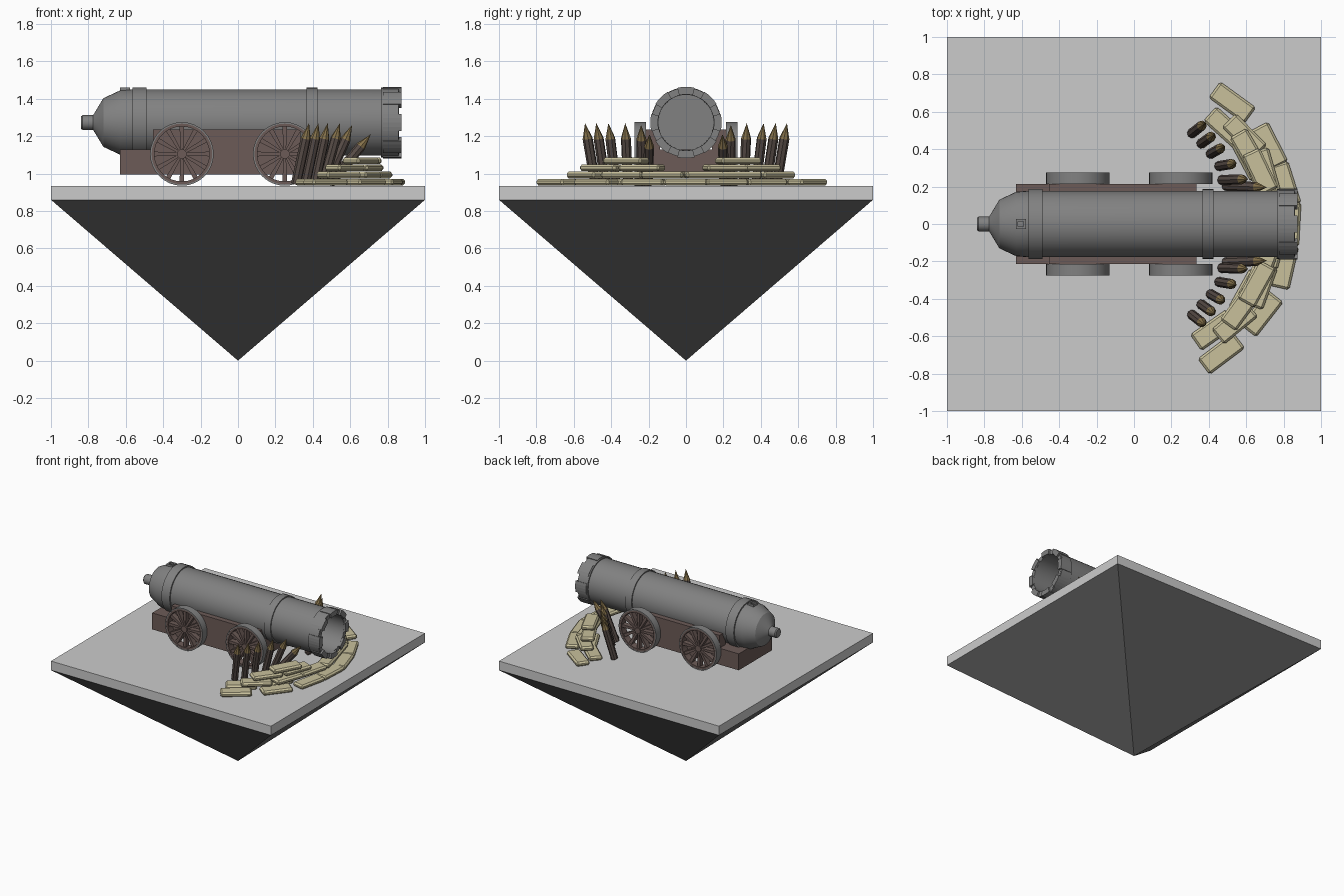
import bpy, bmesh
from math import sin, cos, pi, radians
from mathutils import Matrix, Vector

if "Cube" in bpy.data.objects:
    bpy.data.objects.remove(bpy.data.objects["Cube"])


def mat(name, rgb):
    m = bpy.data.materials.new(name)
    m.diffuse_color = (*rgb, 1)
    m.use_nodes = True
    m.node_tree.nodes["Principled BSDF"].inputs["Base Color"].default_value = m.diffuse_color
    return m


IRON = mat("iron", (0.22, 0.22, 0.22))
STONE = mat("dark_stone", (0.15, 0.15, 0.15))
WOOD = mat("wood", (0.15, 0.105, 0.095))
STAKE = mat("stake_wood", (0.10, 0.075, 0.065))
TIP = mat("stake_tip", (0.24, 0.17, 0.07))
SAND = mat("sand", (0.58, 0.53, 0.33))


def finish(name, bm, material=None, smooth=False):
    bmesh.ops.recalc_face_normals(bm, faces=bm.faces)
    me = bpy.data.meshes.new(name)
    bm.to_mesh(me)
    bm.free()
    ob = bpy.data.objects.new(name, me)
    bpy.context.collection.objects.link(ob)
    if material:
        me.materials.append(material)
    if smooth:
        bpy.ops.object.select_all(action='DESELECT')
        bpy.context.view_layer.objects.active = ob
        ob.select_set(True)
        bpy.ops.object.shade_smooth_by_angle(angle=radians(30))
    return ob


def add_box(bm, lo, hi):
    lo, hi = Vector(lo), Vector(hi)
    m = Matrix.Translation((lo + hi) / 2) @ Matrix.Diagonal((*(hi - lo), 1))
    return bmesh.ops.create_cube(bm, size=1, matrix=m)["verts"]


def lathe(name, profile, matrix, material, sides=40):
    """Revolve (along, radius) points about the local x axis."""
    bm = bmesh.new()
    vs = [bm.verts.new((x, 0, r)) for x, r in profile]
    es = [bm.edges.new(p) for p in zip(vs, vs[1:])]
    bmesh.ops.spin(bm, geom=vs + es, cent=(0, 0, 0), axis=(1, 0, 0),
                   angle=2 * pi, steps=sides, dvec=(0, 0, 0))
    bmesh.ops.remove_doubles(bm, verts=bm.verts, dist=1e-5)
    bm.transform(matrix)
    return finish(name, bm, material, True)


def ring(name, x0, x1, r0, r1, matrix, material, sides=40):
    return lathe(name, [(x0, r0), (x1, r0), (x1, r1), (x0, r1), (x0, r0)], matrix, material, sides)


# Floating base: square slab over an inverted pyramid
bm = bmesh.new()
add_box(bm, (-1, -1, 0.86), (1, 1, 0.935))
finish("base_slab", bm)
bm = bmesh.new()
bmesh.ops.create_cone(bm, cap_ends=True, segments=4, radius1=0, radius2=2 ** 0.5, depth=0.86,
                      matrix=Matrix.Translation((0, 0, 0.43)) @ Matrix.Rotation(pi / 4, 4, 'Z'))
bmesh.ops.remove_doubles(bm, verts=bm.verts, dist=1e-5)
finish("base_pyramid", bm, STONE)

# Barrel with breech, knob and hollow bore
AXIS = Matrix.Translation((0, 0, 1.273))
lathe("barrel", [(-0.84, 0), (-0.84, 0.032), (-0.832, 0.039), (-0.775, 0.039), (-0.765, 0.055),
                 (-0.72, 0.13), (-0.63, 0.172), (-0.57, 0.177), (0.86, 0.177), (0.86, 0.15),
                 (0.2, 0.148), (0.2, 0)], AXIS, IRON)
ring("breech_band", -0.565, -0.49, 0.17, 0.188, AXIS, IRON)
ring("middle_band", 0.365, 0.425, 0.17, 0.186, AXIS, IRON)
ring("muzzle_band", 0.765, 0.858, 0.149, 0.186, AXIS, IRON)

# Raised blocks around the muzzle
bm = bmesh.new()
for k in range(8):
    rows = []
    for i in range(5):
        a = k * pi / 4 + radians(-14 + 7 * i)
        rows.append([bm.verts.new((x, r * cos(a), 1.273 + r * sin(a)))
                     for x, r in ((0.775, 0.15), (0.874, 0.15), (0.874, 0.191), (0.775, 0.191))])
    for p, q in zip(rows, rows[1:]):
        for j in range(4):
            bm.faces.new((p[j], p[(j + 1) % 4], q[(j + 1) % 4], q[j]))
    bm.faces.new(rows[0])
    bm.faces.new(rows[-1])
finish("muzzle_blocks", bm, IRON)

# Square vent on the breech
bm = bmesh.new()
for lo, hi in (((-0.632, -0.026), (-0.62, 0.026)), ((-0.59, -0.026), (-0.578, 0.026)),
               ((-0.62, -0.026), (-0.59, -0.014)), ((-0.62, 0.014), (-0.59, 0.026))):
    add_box(bm, (*lo, 1.43), (*hi, 1.461))
finish("vent", bm, IRON)

# Carriage: bed and raised cheeks
bm = bmesh.new()
add_box(bm, (-0.63, -0.215, 0.995), (0.335, 0.215, 1.13))
for s in (-1, 1):
    add_box(bm, (-0.455, min(s * 0.14, s * 0.215), 1.13), (0.335, max(s * 0.14, s * 0.215), 1.235))
finish("carriage", bm, WOOD)

# Wheels: iron tyre, wooden rim, hub and tapered spokes
for s, side in ((-1, "front"), (1, "back")):
    for x, end in ((-0.30, "rear"), (0.25, "fore")):
        m = Matrix.Translation((x, s * 0.215, 1.105)) @ Matrix.Rotation(s * pi / 2, 4, 'Z')
        tag = f"{side}_{end}"
        ring("tyre_" + tag, 0, 0.06, 0.162, 0.17, m, IRON, 32)
        ring("rim_" + tag, 0.001, 0.059, 0.147, 0.163, m, WOOD, 32)
        lathe("hub_" + tag, [(-0.02, 0), (-0.02, 0.026), (0.058, 0.026), (0.058, 0)], m, WOOD, 16)
        bm = bmesh.new()
        for k in range(12):
            vs = add_box(bm, (0.008, -0.013, 0.015), (0.048, 0.013, 0.152))
            for v in vs:
                if v.co.z < 0.1:
                    v.co.y *= 0.5
            bmesh.ops.rotate(bm, verts=vs, cent=(0, 0, 0), matrix=Matrix.Rotation(k * pi / 6, 3, 'X'))
        bm.transform(m)
        finish("spokes_" + tag, bm, WOOD)

# Leaning sharpened stakes, mirrored across the barrel: base x, y, then tip x, y, z
STAKES = [(0.31, 0.485, 0.38, 0.54, 1.27), (0.36, 0.43, 0.43, 0.48, 1.27),
          (0.41, 0.375, 0.48, 0.415, 1.27), (0.455, 0.31, 0.545, 0.325, 1.27),
          (0.47, 0.235, 0.61, 0.24, 1.26), (0.49, 0.205, 0.71, 0.195, 1.21)]
for s in (-1, 1):
    for i, (bx, by, tx, ty, tz) in enumerate(STAKES):
        base, tip = Vector((bx, s * by, 0.945)), Vector((tx, s * ty, tz))
        d = tip - base
        length = d.length
        m = Matrix.Translation(base) @ d.to_track_quat('Z', 'Y').to_matrix().to_4x4()
        neck = length - 0.085
        for name, r2, z0, z1, c in (("stake", 0.027, 0, neck, STAKE), ("stake_point", 0, neck, length, TIP)):
            bm = bmesh.new()
            bmesh.ops.create_cone(bm, cap_ends=True, segments=8, radius1=0.027, radius2=r2, depth=z1 - z0,
                                  matrix=m @ Matrix.Translation((0, 0, (z0 + z1) / 2)))
            bmesh.ops.remove_doubles(bm, verts=bm.verts, dist=1e-5)
            finish(f"{name}_{'front' if s < 0 else 'back'}_{i + 1}", bm, c)

# Sandbags stacked in an arc: radius, height, polar angles, extra turn
ROWS = [(0.835, 0.936, (-56, -35, -15.7, 0, 14.5, 30, 51), 3),
        (0.71, 0.936, (-53, -31, 30, 46), -2),
        (0.755, 0.975, (-44.5, -26, -9, 8, 22, 38.5), -6),
        (0.725, 1.013, (-38, -19, 17, 32), 2),
        (0.73, 1.050, (-26, 22.5), -3)]
n = 0
for r, z, angles, turn in ROWS:
    for k, a in enumerate(angles):
        n += 1
        bm = bmesh.new()
        add_box(bm, (-0.053, -0.118, 0), (0.053, 0.118, 0.036))
        bmesh.ops.bevel(bm, geom=bm.edges[:], offset=0.012, segments=1, affect='EDGES')
        bm.transform(Matrix.Translation((r * cos(radians(a)), r * sin(radians(a)), z))
                     @ Matrix.Rotation(radians(a + turn * (-1) ** k), 4, 'Z'))
        finish(f"sandbag_{n}", bm, SAND)
